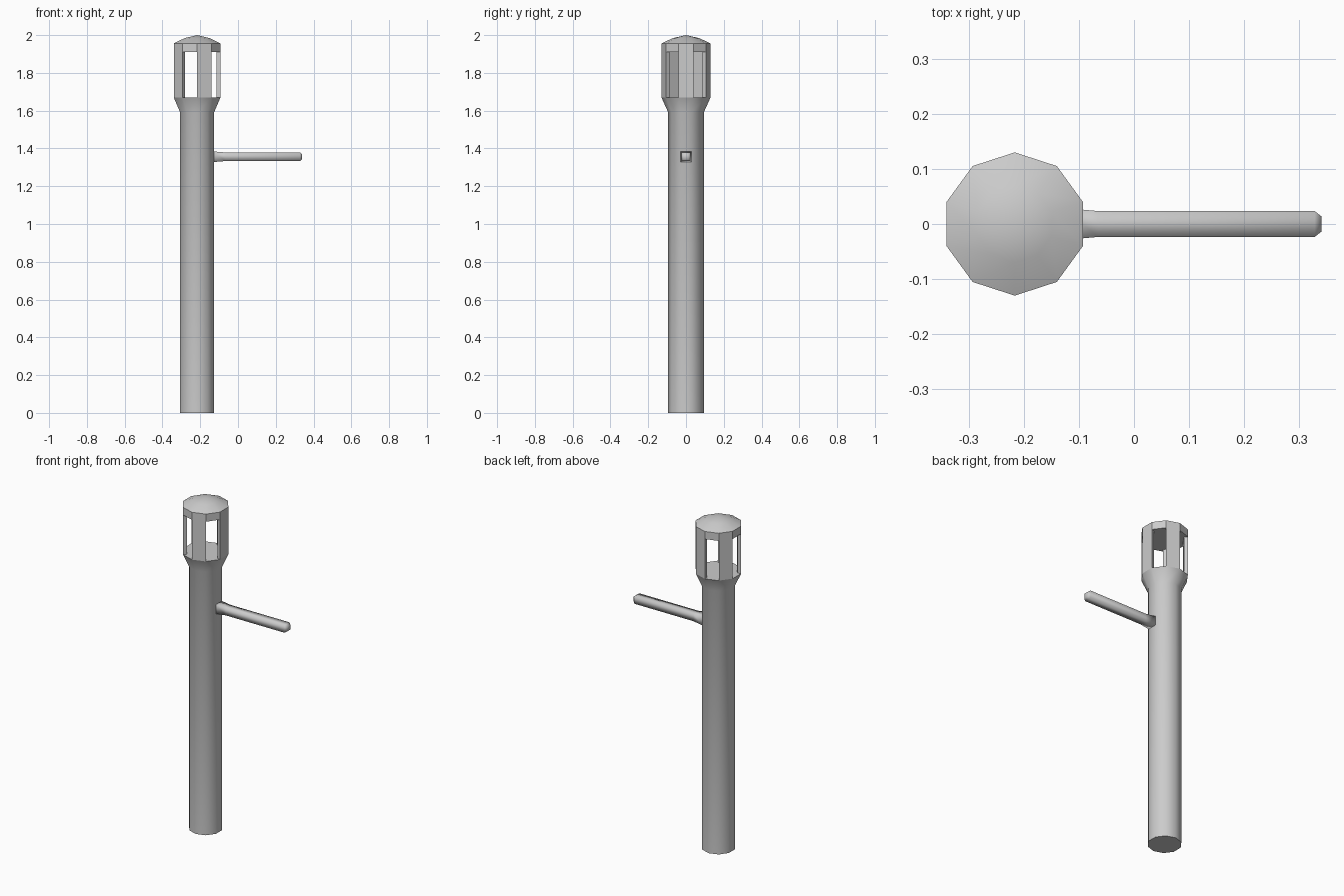
import bpy, bmesh
from math import sin, cos, radians

if "Cube" in bpy.data.objects:
    bpy.data.objects.remove(bpy.data.objects["Cube"])

CX = -0.2165   # post axis
N = 10

def ring(r, z):
    return [(CX + r * cos(radians(18 + 36 * i)), r * sin(radians(18 + 36 * i)), z) for i in range(N)]

def loft(name, rings, tip=None, smooth=30):
    """Skin a stack of rings, capping the ends (or closing to a tip)."""
    bm = bmesh.new()
    loops = [[bm.verts.new(p) for p in r] for r in rings]
    n = len(loops[0])
    for a, b in zip(loops, loops[1:]):
        for i in range(n):
            j = (i + 1) % n
            bm.faces.new((a[i], a[j], b[j], b[i]))
    bm.faces.new(loops[0][::-1])
    if tip:
        t = bm.verts.new(tip)
        for i in range(n):
            bm.faces.new((loops[-1][i], loops[-1][(i + 1) % n], t))
    else:
        bm.faces.new(loops[-1])
    bmesh.ops.recalc_face_normals(bm, faces=bm.faces)
    me = bpy.data.meshes.new(name)
    bm.to_mesh(me)
    bm.free()
    ob = bpy.data.objects.new(name, me)
    bpy.context.collection.objects.link(ob)
    bpy.context.view_layer.objects.active = ob
    ob.select_set(True)
    bpy.ops.object.shade_smooth_by_angle(angle=radians(smooth))
    ob.select_set(False)
    return ob

# Post with flared collar, its top is the lantern floor
loft("post", [ring(0.094, 0), ring(0.094, 1.59), ring(0.13, 1.67)], smooth=40)

# Lantern cap with shallow dome
loft("lantern_cap", [ring(0.13, 1.91), ring(0.13, 1.956), ring(0.07, 1.984)], tip=(CX, 0, 2.0))

# Five wall panels on alternate sides, leaving five windows
def panel(k, z):
    o, i = ring(0.13, z), ring(0.108, z)
    a, b = k % N, (k + 1) % N
    return [o[a], o[b], i[b], i[a]]

for k in range(-1, 9, 2):
    loft("lantern_panel", [panel(k, 1.67), panel(k, 1.91)])

# Square side arm, flared at the root and chamfered at the tip
def square(x, hy, hz):
    return [(x, sy * hy, 1.356 + sz * hz) for sy, sz in ((-1, -1), (1, -1), (1, 1), (-1, 1))]

loft("side_arm", [square(-0.128, 0.029, 0.028), square(-0.065, 0.0235, 0.0225),
                  square(0.328, 0.0235, 0.0225), square(0.34, 0.014, 0.014)], smooth=100)
